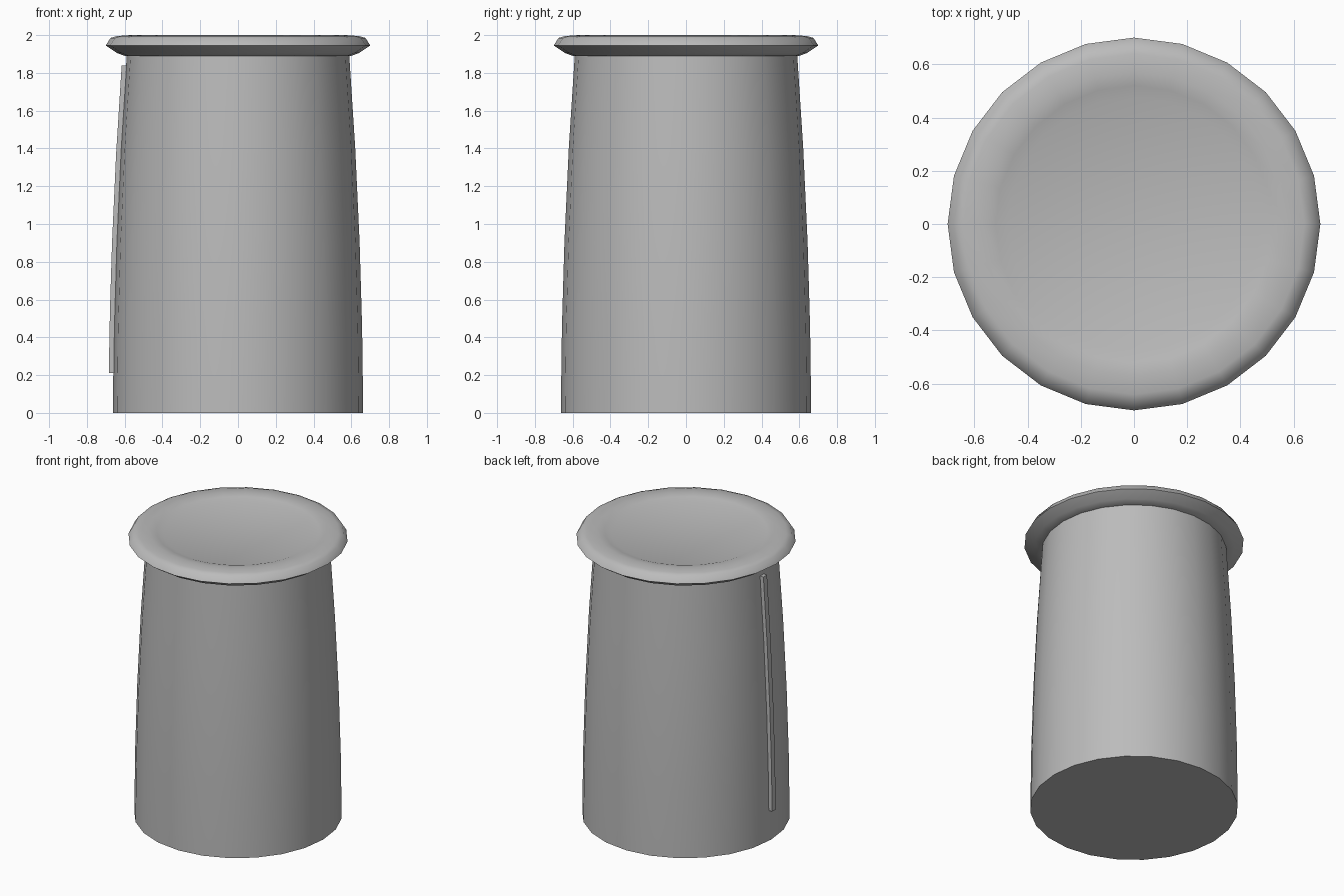
import bpy, bmesh, math

cube = bpy.data.objects.get("Cube")
if cube:
    bpy.data.objects.remove(cube, do_unlink=True)

SIDES = 24

grey = bpy.data.materials.new("plain grey")
grey.use_nodes = True
colour = (0.5, 0.5, 0.5, 1)
grey.diffuse_color = colour
grey.node_tree.nodes["Principled BSDF"].inputs["Base Color"].default_value = colour


def finish(name, bm, angle):
    bmesh.ops.recalc_face_normals(bm, faces=bm.faces)
    mesh = bpy.data.meshes.new(name)
    bm.to_mesh(mesh)
    bm.free()
    mesh.materials.append(grey)
    obj = bpy.data.objects.new(name, mesh)
    bpy.context.collection.objects.link(obj)
    bpy.ops.object.select_all(action='DESELECT')
    obj.select_set(True)
    bpy.context.view_layer.objects.active = obj
    bpy.ops.object.shade_smooth_by_angle(angle=math.radians(angle))
    return obj


def skin(bm, rings):
    """Bridge a list of vertex loops and cap both ends."""
    for a, b in zip(rings, rings[1:]):
        n = len(a)
        for i in range(n):
            j = (i + 1) % n
            bm.faces.new((a[i], a[j], b[j], b[i]))
    bm.faces.new(rings[0])
    bm.faces.new(rings[-1])


def lathe(name, profile, angle=50):
    bm = bmesh.new()
    rings = []
    for r, z in profile:
        steps = [math.tau * i / SIDES for i in range(SIDES)]
        rings.append([bm.verts.new((r * math.cos(t), r * math.sin(t), z)) for t in steps])
    skin(bm, rings)
    return finish(name, bm, angle)


def body_radius(z):
    return 0.663 - 0.005 * z - 0.018 * z * z


# Tapered body, gently bowed
lathe("body", [(body_radius(z), z) for z in (0, 0.45, 0.9, 1.4, 1.9)])

# Flared rim with its recessed flat lid
lathe("rim_lid", [(0.56, 1.89), (0.6, 1.89), (0.64, 1.905), (0.7, 1.945),
                  (0.675, 1.985), (0.64, 1.995), (0.57, 2.0), (0.52, 1.992), (0.475, 1.976)])

# Thin strip following the side of the body
bm = bmesh.new()
rings = []
for z in (0.21, 0.55, 0.9, 1.37, 1.84):
    r = body_radius(z)
    rings.append([bm.verts.new((-x, y, z)) for x, y in
                  ((r - 0.02, -0.02), (r + 0.023, -0.02), (r + 0.023, 0.02), (r - 0.02, 0.02))])
skin(bm, rings)
finish("side_strip", bm, 30)
